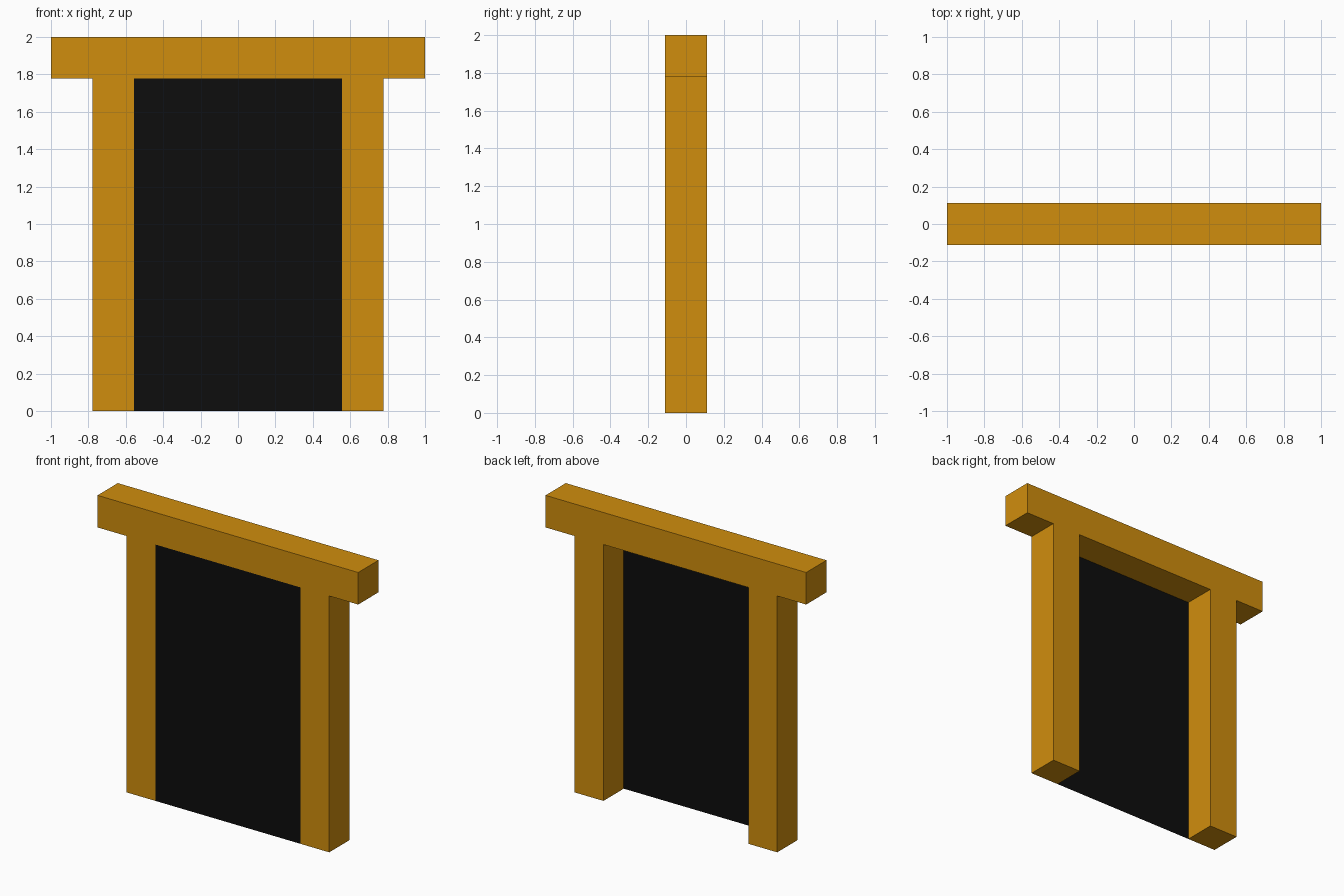
import bpy, bmesh

if "Cube" in bpy.data.objects:
    bpy.data.objects.remove(bpy.data.objects["Cube"])

U = 2 / 9            # one timber thickness
FRONT, BACK = -U / 2, U / 2
TOP, LINTEL = 2.0, 2.0 - U


def material(name, color):
    mat = bpy.data.materials.new(name)
    mat.diffuse_color = color
    mat.use_nodes = True
    mat.node_tree.nodes["Principled BSDF"].inputs["Base Color"].default_value = mat.diffuse_color
    return mat


def make_part(name, outline, depth, mat):
    """Face from an x/z outline on the front plane, extruded back by depth."""
    bm = bmesh.new()
    face = bm.faces.new([bm.verts.new((x, FRONT, z)) for x, z in outline])
    if depth:
        ext = bmesh.ops.extrude_face_region(bm, geom=[face], use_keep_orig=True)
        moved = [v for v in ext["geom"] if isinstance(v, bmesh.types.BMVert)]
        bmesh.ops.translate(bm, verts=moved, vec=(0, depth, 0))
        bmesh.ops.recalc_face_normals(bm, faces=bm.faces)
    mesh = bpy.data.meshes.new(name)
    bm.to_mesh(mesh)
    bm.free()
    mesh.materials.append(mat)
    obj = bpy.data.objects.new(name, mesh)
    bpy.context.collection.objects.link(obj)
    return obj


wood = material("orange_wood", (0.63, 0.27, 0.004, 1))
black = material("black", (0.004, 0.004, 0.004, 1))

# Gate frame: two posts and an overhanging lintel in one clean outline
right_half = [(2.5 * U, LINTEL), (2.5 * U, 0), (3.5 * U, 0),
              (3.5 * U, LINTEL), (1.0, LINTEL), (1.0, TOP)]
left_half = [(-x, z) for x, z in reversed(right_half)]
make_part("gate_frame", right_half + left_half, U, wood)

# Thin dark sheet filling the opening, flush with the front
w = 2.5 * U
make_part("opening_panel", [(-w, 0), (w, 0), (w, LINTEL), (-w, LINTEL)], 0, black)
